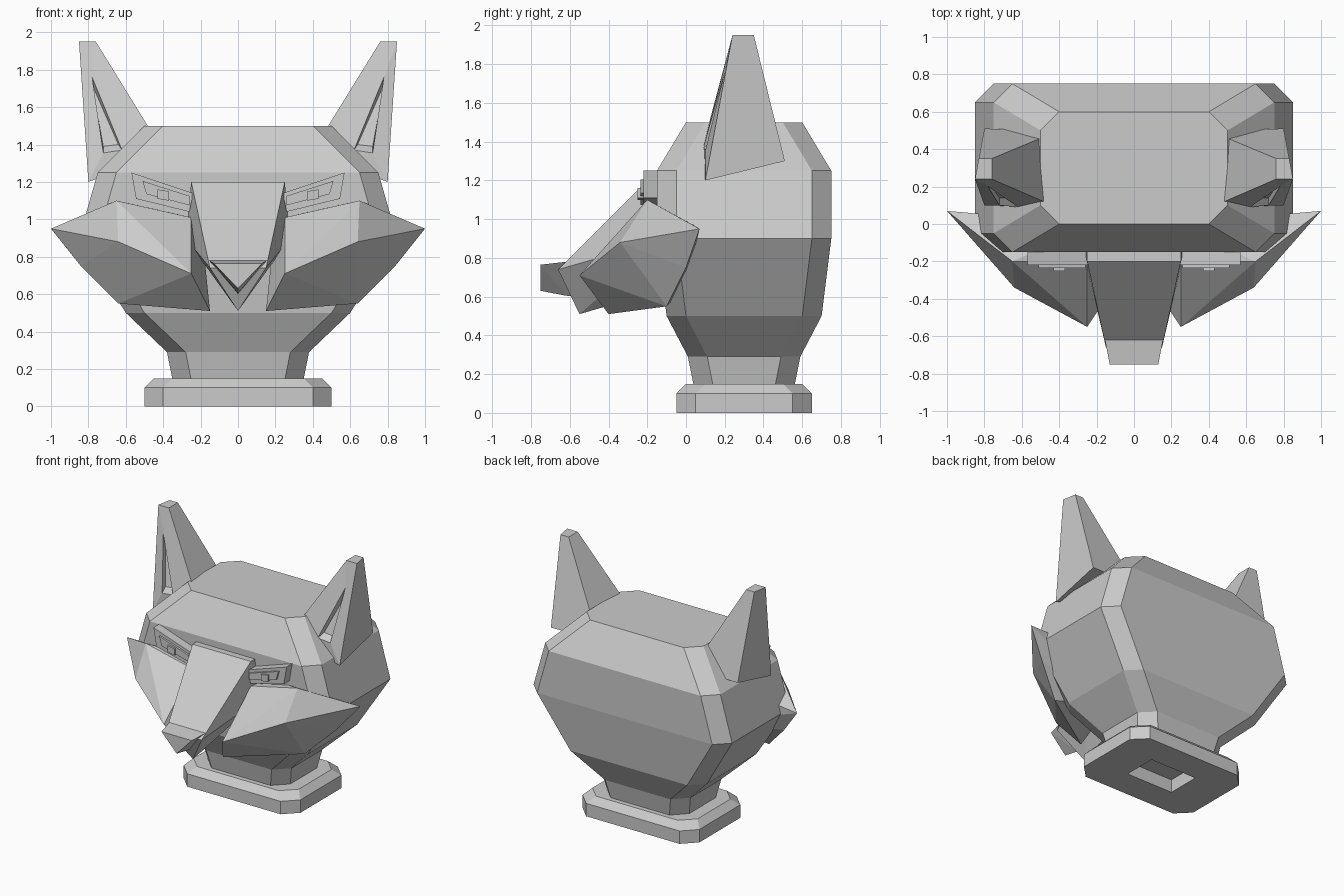
import bpy
import bmesh

cube = bpy.data.objects.get("Cube")
if cube:
    bpy.data.objects.remove(cube, do_unlink=True)

grey = bpy.data.materials.new("plain_grey")
grey.use_nodes = True
GREY = (0.6, 0.6, 0.6, 1)
grey.diffuse_color = GREY
for node in grey.node_tree.nodes:
    if node.type == 'BSDF_PRINCIPLED':
        node.inputs["Base Color"].default_value = GREY
        node.inputs["Roughness"].default_value = 0.8


def finish(name, bm):
    bmesh.ops.recalc_face_normals(bm, faces=bm.faces)
    mesh = bpy.data.meshes.new(name)
    bm.to_mesh(mesh)
    bm.free()
    mesh.materials.append(grey)
    obj = bpy.data.objects.new(name, mesh)
    bpy.context.collection.objects.link(obj)
    return obj


def hull(name, points):
    """Faceted solid wrapped around a few corner points."""
    bm = bmesh.new()
    verts = [bm.verts.new(p) for p in points]
    res = bmesh.ops.convex_hull(bm, input=verts)
    loose = {v for v in res["geom_interior"] if isinstance(v, bmesh.types.BMVert)}
    bmesh.ops.delete(bm, geom=list(loose), context='VERTS')
    bmesh.ops.dissolve_limit(bm, angle_limit=0.01, verts=bm.verts, edges=bm.edges)
    return finish(name, bm)


def prism(name, outline, side, front, back):
    """Front outline in x and z, extruded along y."""
    return hull(name, [(side * x, y, z) for y in (front, back) for x, z in outline])


def ring(bm, hx, hy, z, c=0.1, cy=0.3):
    """Rectangle with cut corners, two points per corner."""
    pts = [(hx, hy - c), (hx - c, hy), (c - hx, hy), (-hx, hy - c),
           (-hx, c - hy), (c - hx, -hy), (hx - c, -hy), (hx, c - hy)]
    return [bm.verts.new((x, cy + y, z)) for x, y in pts]


def loft(bm, levels):
    rings = [ring(bm, *lv) for lv in levels]
    for a, b in zip(rings, rings[1:]):
        for i in range(8):
            j = (i + 1) % 8
            bm.faces.new((a[i], a[j], b[j], b[i]))
    bm.faces.new(rings[-1])
    return rings


# Head and neck
bm = bmesh.new()
rings = loft(bm, [(0.35, 0.26, 0.14), (0.38, 0.29, 0.29), (0.6, 0.4, 0.5),
                  (0.85, 0.45, 0.9), (0.75, 0.45, 1.25), (0.5, 0.3, 1.5)])
bm.faces.new(rings[0])
finish("head", bm)

# Base plate with a rectangular socket underneath
bm = bmesh.new()
rim = loft(bm, [(0.5, 0.35, 0), (0.5, 0.35, 0.1), (0.45, 0.3, 0.15)])[0]
corners = [(1, 1), (-1, 1), (-1, -1), (1, -1)]
low, high = [[bm.verts.new((0.2 * x, 0.3 + 0.13 * y, z)) for x, y in corners]
             for z in (0, 0.1)]
for i in range(4):
    j = (i + 1) % 4
    bm.faces.new((rim[2 * i], rim[2 * i + 1], low[i]))
    bm.faces.new((rim[2 * i + 1], rim[2 * j], low[j], low[i]))
    bm.faces.new((low[i], low[j], high[j], high[i]))
bm.faces.new(high)
finish("base", bm)


def ear(name, s):
    bm = bmesh.new()

    def pts(*coords):
        return [bm.verts.new((s * x, y, z)) for x, y, z in coords]
    # Front and back outlines: outer tip, inner tip, inner root, outer root
    f = pts((0.85, 0.24, 1.95), (0.76, 0.24, 1.95), (0.39, 0.08, 1.35), (0.8, 0.1, 1.2))
    b = pts((0.83, 0.35, 1.95), (0.76, 0.35, 1.95), (0.4, 0.5, 1.3), (0.8, 0.51, 1.3))
    # Hollow in the front: apex, inner and outer corner
    h = pts((0.78, 0.2, 1.76), (0.62, 0.09, 1.37), (0.72, 0.1, 1.355))
    d = pts((0.78, 0.23, 1.72), (0.64, 0.14, 1.4), (0.72, 0.14, 1.39))
    for i in range(4):
        j = (i + 1) % 4
        bm.faces.new((f[i], f[j], b[j], b[i]))
    bm.faces.new(b)
    bm.faces.new((f[0], f[1], h[0]))
    bm.faces.new((f[1], f[2], h[1], h[0]))
    bm.faces.new((f[2], f[3], h[2], h[1]))
    bm.faces.new((f[3], f[0], h[0], h[2]))
    for i in range(3):
        j = (i + 1) % 3
        bm.faces.new((h[i], h[j], d[j], d[i]))
    bm.faces.new(d)
    finish(name, bm)


CHEEK = [(1, 0.07, 0.95), (0.65, -0.2, 1.1), (0.64, -0.34, 0.88), (0.25, -0.55, 0.71),
         (0.15, -0.4, 0.51), (0.64, -0.1, 0.55), (0.84, 0, 0.75), (0.25, -0.2, 1.01),
         (0.2, 0, 0.65), (0.2, 0, 1)]

for side, s in (("left", 1), ("right", -1)):
    ear(side + "_ear", s)
    hull(side + "_cheek", [(s * x, y, z) for x, y, z in CHEEK])
    # Eye block, eye and pupil stepped forward
    prism(side + "_eye_block", [(0.57, 1.25), (0.24, 1.14), (0.26, 1.04), (0.545, 1.11)],
          s, -0.22, -0.1)
    prism(side + "_eye", [(0.51, 1.205), (0.26, 1.125), (0.26, 1.075), (0.49, 1.135)],
          s, -0.235, -0.2)
    prism(side + "_pupil", [(0.43, 1.16), (0.37, 1.15), (0.37, 1.1), (0.43, 1.11)],
          s, -0.25, -0.2)

# Snout and nose
hull("snout", [(s * x, y, z) for s in (1, -1) for x, y, z in
               ((0.25, -0.2, 1.2), (0.15, -0.66, 0.74), (0.25, -0.1, 1.2),
                (0.28, -0.1, 0.9))] + [(0, -0.55, 0.51), (0, -0.1, 0.64)])
hull("nose", [(s * x, y, z) for s in (1, -1) for x, y, z in
              ((0.13, -0.75, 0.765), (0.155, -0.62, 0.78), (0.15, -0.55, 0.78))]
     + [(0, -0.75, 0.63), (0, -0.62, 0.605), (0, -0.55, 0.6)])
